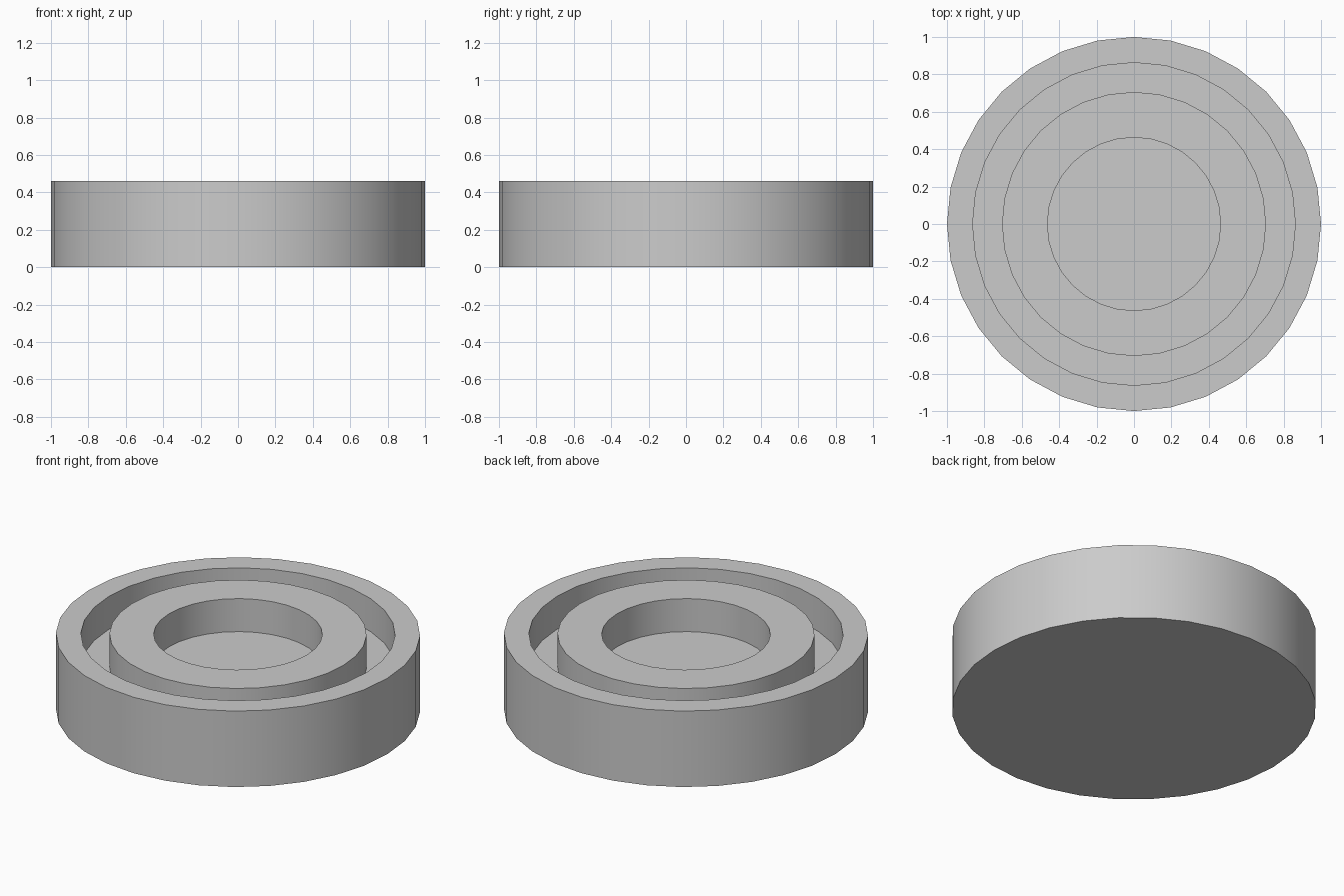
import bpy, bmesh, math
from mathutils import Vector

if "Cube" in bpy.data.objects:
    bpy.data.objects.remove(bpy.data.objects["Cube"], do_unlink=True)

SIDES = 32
HEIGHT, FLOOR = 0.46, 0.26
OUTER, GROOVE_OUT, GROOVE_IN, HOLE = 1.0, 0.863, 0.706, 0.463

# One plain grey for the whole body
grey = bpy.data.materials.new("grey")
grey.use_nodes = True
colour = (0.6, 0.6, 0.6, 1)
grey.diffuse_color = colour
grey.node_tree.nodes["Principled BSDF"].inputs["Base Color"].default_value = colour


def lathe(name, profile, material):
    """Spin a (radius, z) profile that starts and ends on the axis."""
    bm = bmesh.new()
    verts = [bm.verts.new((r, 0, z)) for r, z in profile]
    edges = [bm.edges.new(pair) for pair in zip(verts, verts[1:])]
    bmesh.ops.spin(bm, geom=verts + edges, cent=(0, 0, 0), axis=Vector((0, 0, 1)),
                   angle=math.tau, steps=SIDES, use_merge=True)
    bmesh.ops.remove_doubles(bm, verts=bm.verts, dist=0.0001)
    # Merge the flat fans into single discs
    bmesh.ops.dissolve_verts(bm, verts=[v for v in bm.verts if v.co.xy.length < 0.001])
    bmesh.ops.recalc_face_normals(bm, faces=bm.faces)
    mesh = bpy.data.meshes.new(name)
    bm.to_mesh(mesh)
    bm.free()
    mesh.materials.append(material)
    obj = bpy.data.objects.new(name, mesh)
    bpy.context.collection.objects.link(obj)
    return obj


# Solid disc with a ring groove and a round centre recess
body = lathe("grooved_disc", [
    (0, 0), (OUTER, 0), (OUTER, HEIGHT),
    (GROOVE_OUT, HEIGHT), (GROOVE_OUT, FLOOR),
    (GROOVE_IN, FLOOR), (GROOVE_IN, HEIGHT),
    (HOLE, HEIGHT), (HOLE, FLOOR), (0, FLOOR),
], grey)

# Smooth walls, sharp rims
bpy.ops.object.select_all(action="DESELECT")
body.select_set(True)
bpy.context.view_layer.objects.active = body
bpy.ops.object.shade_smooth_by_angle(angle=math.radians(30))
